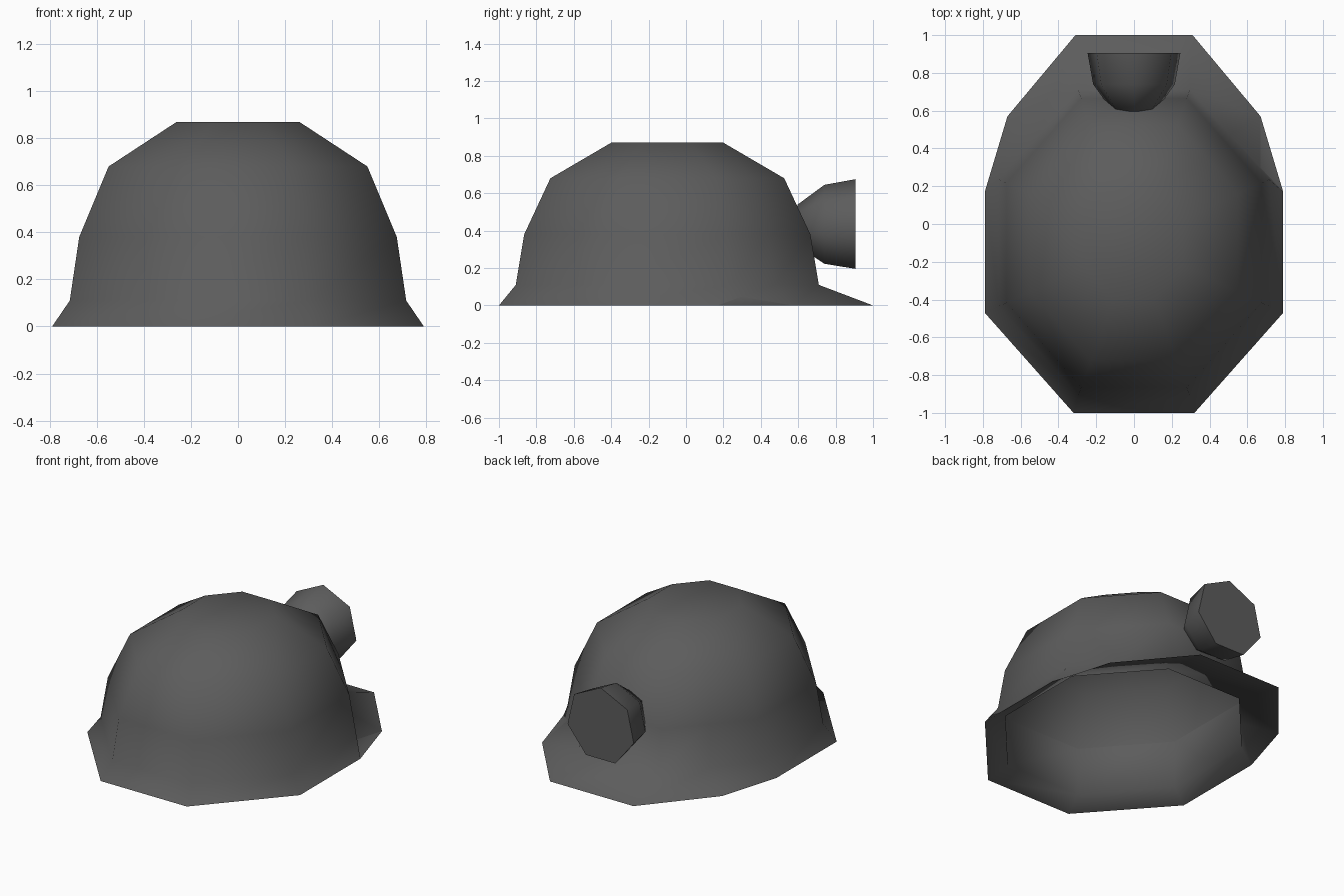
import bpy, bmesh, math

cube = bpy.data.objects.get("Cube")
if cube:
    bpy.data.objects.remove(cube, do_unlink=True)

grey = bpy.data.materials.new("dark_grey")
grey.use_nodes = True
colour = (0.108, 0.108, 0.108, 1)
grey.diffuse_color = colour
grey.node_tree.nodes["Principled BSDF"].inputs["Base Color"].default_value = colour


def loft(name, rings, cap_start, cap_end, angle):
    """Skin a list of equal rings and shade the result smooth."""
    bm = bmesh.new()
    rows = [[bm.verts.new(p) for p in ring] for ring in rings]
    n = len(rows[0])
    for low, high in zip(rows, rows[1:]):
        for i in range(n):
            j = (i + 1) % n
            bm.faces.new((low[i], low[j], high[j], high[i]))
    if cap_start:
        bm.faces.new(rows[0][::-1])
    if cap_end:
        bm.faces.new(rows[-1])
    mesh = bpy.data.meshes.new(name)
    bm.to_mesh(mesh)
    bm.free()
    mesh.materials.append(grey)
    obj = bpy.data.objects.new(name, mesh)
    bpy.context.collection.objects.link(obj)
    bpy.ops.object.select_all(action="DESELECT")
    bpy.context.view_layer.objects.active = obj
    obj.select_set(True)
    bpy.ops.object.shade_smooth_by_angle(angle=math.radians(angle))
    return obj


def mirrored(half, z):
    """Close a right-hand outline, given front to back, across x = 0."""
    return [(x, y, z) for x, y in half] + [(-x, y, z) for x, y in reversed(half)]


def dome_ring(half_x, front, back, z):
    """Stretched octagon with one extra point on each rear diagonal."""
    mid, half_y = (front + back) / 2, (back - front) / 2
    t = math.tan(math.pi / 8)
    s = (1 + t) / 2
    unit = [(t, -1), (1, -t), (1, t), (s, s), (t, 1)]
    return mirrored([(half_x * x, mid + half_y * y) for x, y in unit], z)


# Helmet: inner wall, brim underside, brim and dome in one open shell
inner_wall = [dome_ring(0.672, -0.862, 0.662, z) for z in (0.38, 0.06)]
brim = mirrored([(0.32, -1), (0.79, -0.47), (0.79, 0.17), (0.67, 0.57), (0.31, 1)], 0)
dome = [
    dome_ring(0.715, -0.91, 0.71, 0.11),
    dome_ring(0.675, -0.865, 0.665, 0.38),
    dome_ring(0.55, -0.725, 0.525, 0.68),
    dome_ring(0.26, -0.4, 0.2, 0.87),
]
loft("helmet_shell", inner_wall + [brim] + dome, False, True, 80)


# Lamp: seven-sided cup with a flat lens, point upward
def lamp_ring(radius, y):
    angles = [math.tau * i / 7 for i in range(7)]
    return [(radius * math.sin(a), y, 0.423 + radius * math.cos(a)) for a in angles]


lamp = [lamp_ring(0.115, 0.595), lamp_ring(0.222, 0.74), lamp_ring(0.252, 0.905)]
loft("lamp", lamp, True, True, 60)
